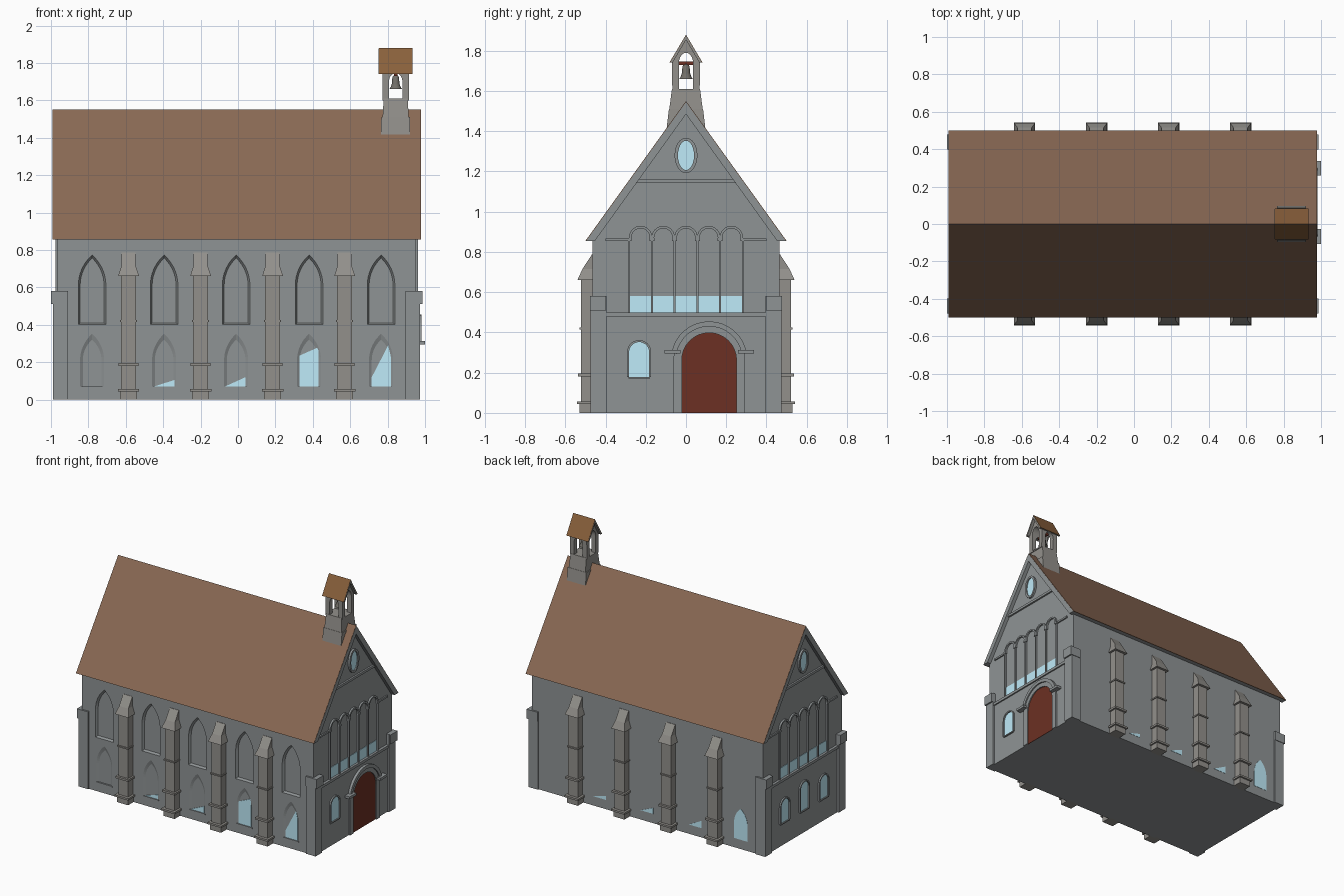
import bpy, bmesh
from math import sin, cos, pi, radians, asin

if "Cube" in bpy.data.objects:
    bpy.data.objects.remove(bpy.data.objects["Cube"])

CX = -0.007  # middle of the nave along x


def material(name, rgb):
    m = bpy.data.materials.new(name)
    m.diffuse_color = (*rgb, 1)
    m.use_nodes = True
    m.node_tree.nodes["Principled BSDF"].inputs["Base Color"].default_value = m.diffuse_color
    return m


WALL = material("wall_stone", (0.275, 0.295, 0.30))
STONE = material("dressed_stone", (0.29, 0.28, 0.26))
ROOF = material("roof_tiles", (0.25, 0.14, 0.088))
SHINGLE = material("belfry_tiles", (0.25, 0.117, 0.044))
DOOR = material("door_wood", (0.15, 0.03, 0.017))
GLASS = material("glass", (0.52, 0.83, 0.95))
BRONZE = material("bronze", (0.17, 0.16, 0.14))


def loft(name, pts, axis, a, b, pts2=None, mat=WALL):
    """Solid between profile pts at a and pts2 at b, along the given axis."""
    pts2 = pts2 or pts
    place = {"x": lambda p, t: (t, p[0], p[1]),
             "y": lambda p, t: (p[0], t, p[1]),
             "z": lambda p, t: (p[0], p[1], t)}[axis]
    bm = bmesh.new()
    va = [bm.verts.new(place(p, a)) for p in pts]
    vb = [bm.verts.new(place(p, b)) for p in pts2]
    bm.faces.new(va)
    bm.faces.new(vb[::-1])
    n = len(pts)
    for i in range(n):
        bm.faces.new((va[i], vb[i], vb[(i + 1) % n], va[(i + 1) % n]))
    bmesh.ops.recalc_face_normals(bm, faces=bm.faces)
    me = bpy.data.meshes.new(name)
    bm.to_mesh(me)
    bm.free()
    ob = bpy.data.objects.new(name, me)
    bpy.context.collection.objects.link(ob)
    me.materials.append(mat)
    return ob


def rect(x0, x1, y0, y1):
    return [(x0, y0), (x1, y0), (x1, y1), (x0, y1)]


def box(name, x0, x1, y0, y1, z0, z1, mat=WALL):
    return loft(name, rect(x0, x1, y0, y1), "z", z0, z1, mat=mat)


def arch(c, w, z0, zs, top, pointed=False, n=8):
    """Arch outline: half width w, sill z0, springing zs, crown top."""
    h = top - zs
    if pointed:
        r = (w * w + h * h) / (2 * w)
        t = asin(h / r)
        up = [(w - r + r * cos(t * i / n), r * sin(t * i / n)) for i in range(n)]
        curve = up + [(0, h)] + [(-x, z) for x, z in up[::-1]]
    else:
        curve = [(w * cos(pi * i / (2 * n)), h * sin(pi * i / (2 * n))) for i in range(2 * n + 1)]
    return [(c + w, z0)] + [(c + x, zs + z) for x, z in curve] + [(c - w, z0)]


def arch_frame(name, c, r0, r1, z0, zs, a, b):
    outer = arch(c, r1, z0, zs, zs + r1)
    inner = arch(c, r0, z0, zs, zs + r0)
    return loft(name, outer + inner[::-1], "x", a, b)


def cut(ob, cutters):
    for c in cutters:
        m = ob.modifiers.new("cut", "BOOLEAN")
        m.operation, m.object, m.solver = "DIFFERENCE", c, "EXACT"
    bpy.context.view_layer.objects.active = ob
    for m in list(ob.modifiers):
        bpy.ops.object.modifier_apply(modifier=m.name)
    for c in cutters:
        bpy.data.objects.remove(c)


def ellipse(z, ry, rz, n=24):
    return [(ry * cos(2 * pi * i / n), z + rz * sin(2 * pi * i / n)) for i in range(n)]


# nave with gable ends and splayed window recesses in the front wall
nave = loft("nave", [(-.465, 0), (.465, 0), (.465, .88), (0, 1.52), (-.465, .88)], "x", CX - .958, CX + .958)
bays = [-.78, -.395, -.01, .38, .765]
cutters = []
for x in bays:
    cutters.append(loft("cutter", arch(x, .075, .40, .61, .775, True), "y", -.467, -.448,
                        arch(x, .064, .41, .61, .757, True)))
    cutters.append(loft("cutter", arch(x, .066, .068, .21, .355, True), "y", -.466, -.456,
                        arch(x, .05, .07, .21, .32, True)))
cut(nave, cutters)

# window sills and the pieces of glass showing in the front wall
for x in bays:
    box("lower_sill", x - .065, x + .065, -.468, -.45, .062, .07)
panes = {-.395: [(-.055, .07), (.055, .07), (.055, .105)],
         -.01: [(-.06, .07), (.05, .07), (.05, .12)],
         .38: [(-.052, .07), (.05, .07), (.05, .28), (-.052, .235)],
         .765: [(-.05, .07), (.052, .07), (.052, .23), (.038, .29), (-.05, .12)]}
for x, p in panes.items():
    loft("front_glass", [(x + u, z) for u, z in p], "y", -.461, -.45, mat=GLASS)
for x, h in ((.39, .1), (0, .115), (-.40, .125)):
    loft("rear_glass", [(x + .05, .07), (x - .055, .07), (x - .055, h)], "y", .46, .467, mat=GLASS)
loft("rear_window", arch(-.78, .055, .07, .19, .30, True), "y", .46, .467, mat=GLASS)

# side buttresses with sloping caps and moulded bands
for s in (-1, 1):
    for x in (-.585, -.2, .185, .57):
        def block(name, w, y, z0, z1, w2=None, y2=None):
            w2, y2 = w2 or w, y2 or y
            loft(name, rect(x - w, x + w, s * .45, s * y), "z", z0, z1,
                 rect(x - w2, x + w2, s * .45, s * y2), STONE)
        block("buttress_shaft", .04, .522, 0, .67)
        block("buttress_foot", .046, .53, 0, .045)
        block("buttress_lower_band", .057, .543, .043, .057)
        block("buttress_middle_band", .053, .538, .18, .195)
        block("buttress_upper_band", .046, .53, .415, .425)
        block("buttress_cap", .056, .54, .66, .715, .038, .515)
        block("buttress_top", .038, .515, .715, .787, .038, .468)


def chevron(y, z, top, drop):
    """Ridged roof section of vertical thickness drop."""
    inner = y * (1 - drop / (top - z))
    return [(-y, z), (0, top), (y, z), (inner, z), (0, top - drop), (-inner, z)]


# main roof: tile layer over the stone-coloured frame that shows at the gables
loft("roof_tiles", chevron(.5, .855, 1.55, .008), "x", CX - .985, CX + .985, mat=ROOF)
loft("roof_frame", chevron(.496, .855, 1.545, .06), "x", CX - .986, CX + .986)

# both gable ends
for s in (-1, 1):
    def X(d):
        return CX + s * d
    box("lower_end_wall", X(.9), X(.968), -.465, .465, 0, .48)
    box("end_ledge", X(.9), X(.978), -.40, .40, .48, .5)
    for t in (-1, 1):
        box("corner_pilaster", X(.902), X(.981), t * .395, t * .474, 0, .58)
        loft("pilaster_cap", rect(X(.902), X(.9925), t * .398, t * .478), "z", .51, .58)
        box("string_course", X(.95), X(.968), t * .29, t * .40, .855, .868)
    # blind arcade over a strip of glass
    box("arcade_glass", X(.95), X(.961), -.285, .285, .5, .58, GLASS)
    for i in range(6):
        y = -.2825 + i * .113
        box("arcade_column", X(.95), X(.97), y - .005, y + .005, .5, .86)
        box("arcade_capital", X(.95), X(.973), y - .012, y + .012, .855, .87)
        if i < 5:
            arch_frame("arcade_arch", y + .0565, .045, .0575, .865, .872, X(.95), X(.971))
    # gable ledge and oval window
    box("gable_ledge", X(.95), X(.971), -.255, .255, 1.142, 1.16)
    loft("oval_glass", ellipse(1.28, .042, .078), "x", X(.95), X(.964), mat=GLASS)
    rim = loft("oval_rim", ellipse(1.28, .057, .088), "x", X(.95), X(.972))
    cut(rim, [loft("cutter", ellipse(1.28, .04, .073), "x", X(.9), X(1.1))])


def end_window(name, y, w, z0, top, s):
    a, b = CX + s * .96, CX + s * .9695
    loft(name, arch(y, w, z0, top - w, top), "x", a, b, mat=GLASS)
    arch_frame(name + "_frame", y, w - .003, w + .007, z0, top - w, a, b + s * .009)
    box(name + "_sill", a, b + s * .009, y - w, y + w, z0 - .008, z0)


# ground-floor end windows
end_window("small_window", -.233, .053, .178, .355, 1)
for y, z0, top in ((-.23, .17, .345), (0, .17, .385), (.23, .17, .345)):
    end_window("rear_end_window", y, .053, z0, top, -1)

# doorway
DY = .115
loft("door", arch(DY, .138, 0, .262, .4), "x", .94, .964, mat=DOOR)
arch_frame("door_surround", DY, .136, .178, 0, .262, .94, .972)
loft("door_hood", [(DY + r * cos(radians(a)), .265 + r * sin(radians(a)))
                   for r, aa in ((.19, range(10, 171, 10)), (.165, range(170, 9, -10))) for a in aa],
     "x", .94, .981)
for y in (-.068, .298):
    box("door_capital", .94, 1.0, y - .04, y + .04, .295, .313)

# belfry base and open stage
BX = .843
loft("belfry_base", rect(BX - .078, BX + .078, -.098, .098), "z", 1.40, 1.51,
     rect(BX - .077, BX + .077, -.085, .085), STONE)
loft("belfry_shoulder", rect(BX - .070, BX + .070, -.083, .083), "z", 1.51, 1.61,
     rect(BX - .064, BX + .064, -.07, .07), STONE)
stage = loft("belfry_stage", [(-.068, 1.6), (.068, 1.6), (.07, 1.75), (0, 1.86), (-.07, 1.75)],
             "x", BX - .07, BX + .07, mat=STONE)
cut(stage, [loft("cutter", arch(0, .036, 1.61, 1.735, 1.79), "x", .5, 1.2),
            loft("cutter", arch(BX, .036, 1.61, 1.70, 1.745), "y", -.3, .3)])
loft("belfry_roof", chevron(.082, 1.742, 1.88, .006), "x", BX - .09, BX + .09, mat=SHINGLE)
loft("belfry_roof_frame", chevron(.079, 1.742, 1.876, .022), "x", BX - .091, BX + .091, mat=STONE)

# bell, turned from a profile, on its yoke
profile = [(0, 1.735), (.012, 1.733), (.018, 1.722), (.02, 1.69), (.026, 1.672), (.034, 1.66), (0, 1.66)]
bm = bmesh.new()
vs = [bm.verts.new((BX + r, 0, z)) for r, z in profile]
es = [bm.edges.new(p) for p in zip(vs, vs[1:])]
bmesh.ops.spin(bm, geom=vs + es, cent=(BX, 0, 0), axis=(0, 0, 1), angle=2 * pi, steps=20, use_merge=True)
bmesh.ops.remove_doubles(bm, verts=bm.verts, dist=1e-5)
bmesh.ops.recalc_face_normals(bm, faces=bm.faces)
me = bpy.data.meshes.new("bell")
bm.to_mesh(me)
bm.free()
me.materials.append(BRONZE)
bell = bpy.data.objects.new("bell", me)
bpy.context.collection.objects.link(bell)
bpy.context.view_layer.objects.active = bell
bell.select_set(True)
bpy.ops.object.shade_smooth_by_angle(angle=radians(35))
box("bell_yoke", BX - .01, BX + .01, -.045, .045, 1.73, 1.747, DOOR)
